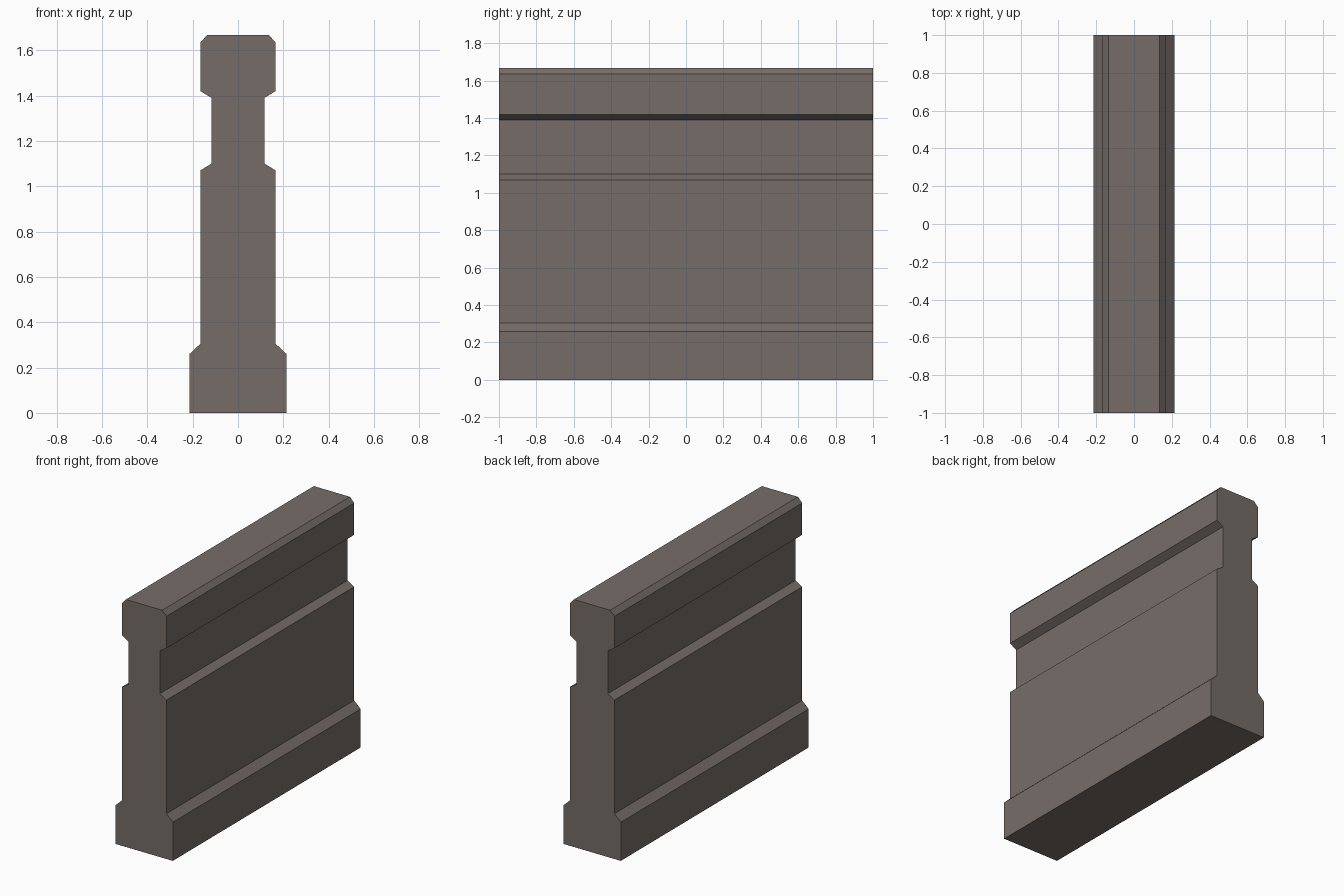
import bpy, bmesh

if "Cube" in bpy.data.objects:
    bpy.data.objects.remove(bpy.data.objects["Cube"])

# Right half of the wall cross-section (x, z), bottom to top
half = [(0.214, 0.0), (0.214, 0.26), (0.166, 0.305), (0.166, 1.07),
        (0.117, 1.10), (0.117, 1.39), (0.166, 1.42), (0.166, 1.635),
        (0.135, 1.668)]
profile = half + [(-x, z) for x, z in reversed(half)]

stone = bpy.data.materials.new("warm_grey_stone")
stone.diffuse_color = (0.180, 0.152, 0.138, 1)
stone.use_nodes = True
stone.node_tree.nodes["Principled BSDF"].inputs["Base Color"].default_value = stone.diffuse_color

# Extrude the mirrored profile along y
bm = bmesh.new()
face = bm.faces.new([bm.verts.new((x, -1, z)) for x, z in profile])
ext = bmesh.ops.extrude_face_region(bm, geom=[face], use_keep_orig=True)
verts = [g for g in ext["geom"] if isinstance(g, bmesh.types.BMVert)]
bmesh.ops.translate(bm, verts=verts, vec=(0, 2, 0))
bmesh.ops.recalc_face_normals(bm, faces=bm.faces)

mesh = bpy.data.meshes.new("wall_segment")
bm.to_mesh(mesh)
bm.free()
mesh.materials.append(stone)
wall = bpy.data.objects.new("wall_segment", mesh)
bpy.context.collection.objects.link(wall)
